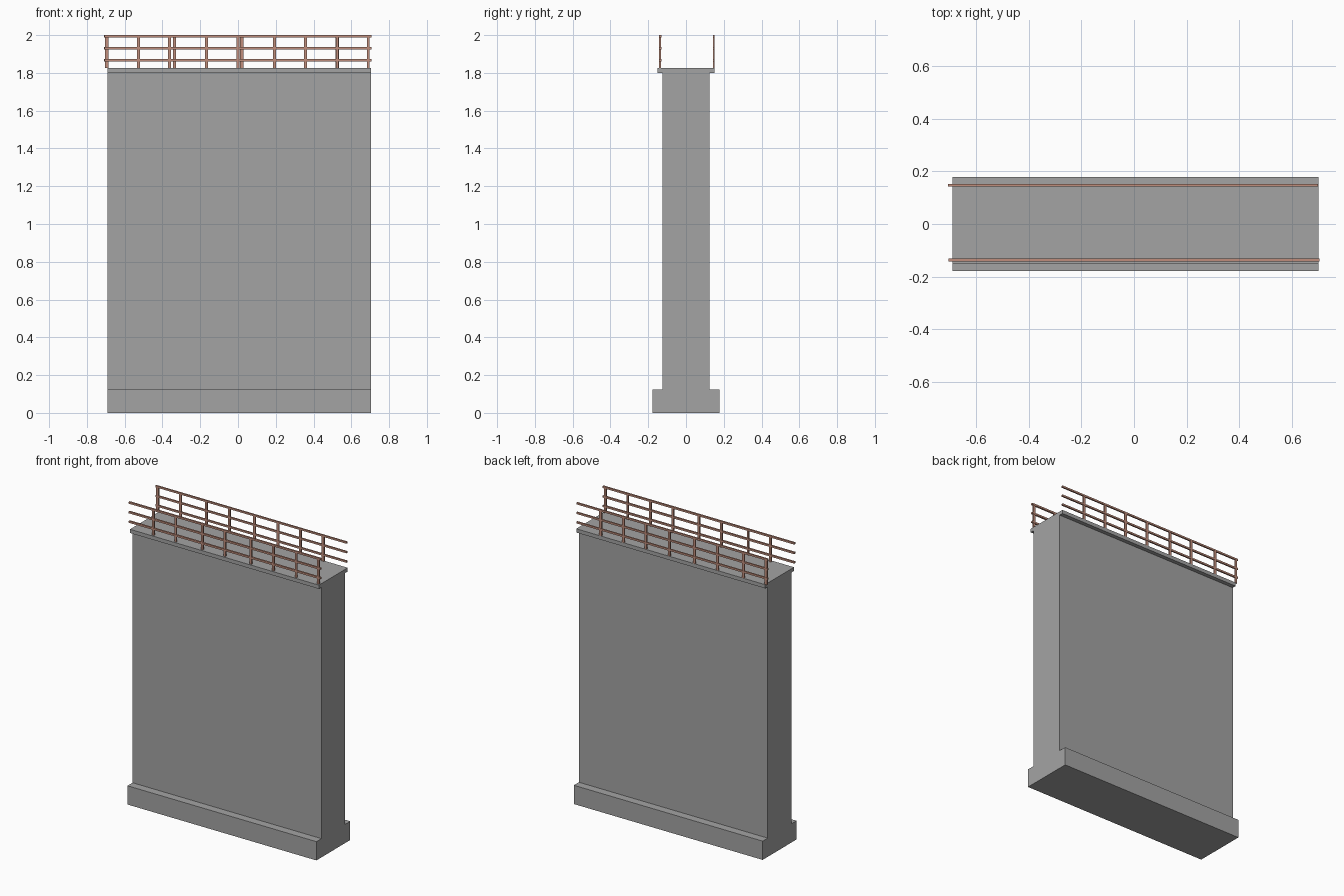
import bpy
import bmesh
from mathutils import Matrix, Vector

cube = bpy.data.objects.get("Cube")
if cube:
    bpy.data.objects.remove(cube)


def make_material(name, colour):
    mat = bpy.data.materials.new(name)
    mat.use_nodes = True
    mat.diffuse_color = colour
    mat.node_tree.nodes["Principled BSDF"].inputs["Base Color"].default_value = colour
    return mat


concrete = make_material("concrete grey", (0.37, 0.37, 0.37, 1))
rust = make_material("rusty pink steel", (0.53, 0.27, 0.2, 1))


def finish(name, bm, mat):
    bmesh.ops.recalc_face_normals(bm, faces=bm.faces)
    mesh = bpy.data.meshes.new(name)
    bm.to_mesh(mesh)
    bm.free()
    mesh.materials.append(mat)
    obj = bpy.data.objects.new(name, mesh)
    bpy.context.collection.objects.link(obj)
    return obj


def add_box(bm, low, high):
    low, high = Vector(low), Vector(high)
    matrix = Matrix.Translation((low + high) / 2) @ Matrix.Diagonal((*(high - low), 1))
    bmesh.ops.create_cube(bm, size=1, matrix=matrix)


# Wall: footing, stem and cap as one extruded cross-section
WALL_LEFT, WALL_RIGHT, CAP_TOP = -0.69, 0.703, 1.825
half = [(0.178, 0), (0.178, 0.125), (0.125, 0.125), (0.125, 1.8),
        (0.152, 1.8), (0.152, CAP_TOP)]
profile = half + [(-y, z) for y, z in reversed(half)]
bm = bmesh.new()
face = bm.faces.new([bm.verts.new((WALL_LEFT, y, z)) for y, z in profile])
extruded = bmesh.ops.extrude_face_region(bm, geom=[face])["geom"]
bmesh.ops.translate(bm, vec=(WALL_RIGHT - WALL_LEFT, 0, 0),
                    verts=[v for v in extruded if isinstance(v, bmesh.types.BMVert)])
finish("wall", bm, concrete)


# Guard rails: three horizontal bars on a row of posts
def railing(side, y, depth, start, end, post_width, posts):
    bm = bmesh.new()
    for z in (1.994, 1.93, 1.867):
        add_box(bm, (start, y - depth / 2, z - 0.006), (end, y + depth / 2, z + 0.006))
    finish(side + "_rails", bm, rust)
    bm = bmesh.new()
    for x in posts:
        add_box(bm, (x - post_width / 2, y - depth / 2 + 0.001, CAP_TOP),
                (x + post_width / 2, y + depth / 2 - 0.001, 1.998))
    finish(side + "_posts", bm, rust)


railing("front", -0.137, 0.012, -0.706, 0.707, 0.014,
        (-0.527, -0.363, -0.167, 0, 0.193, 0.357, 0.526, 0.69))
railing("back", 0.147, 0.01, -0.709, 0.701, 0.017,
        (-0.695, -0.527, -0.336, -0.167, 0.02, 0.193, 0.357, 0.526))
